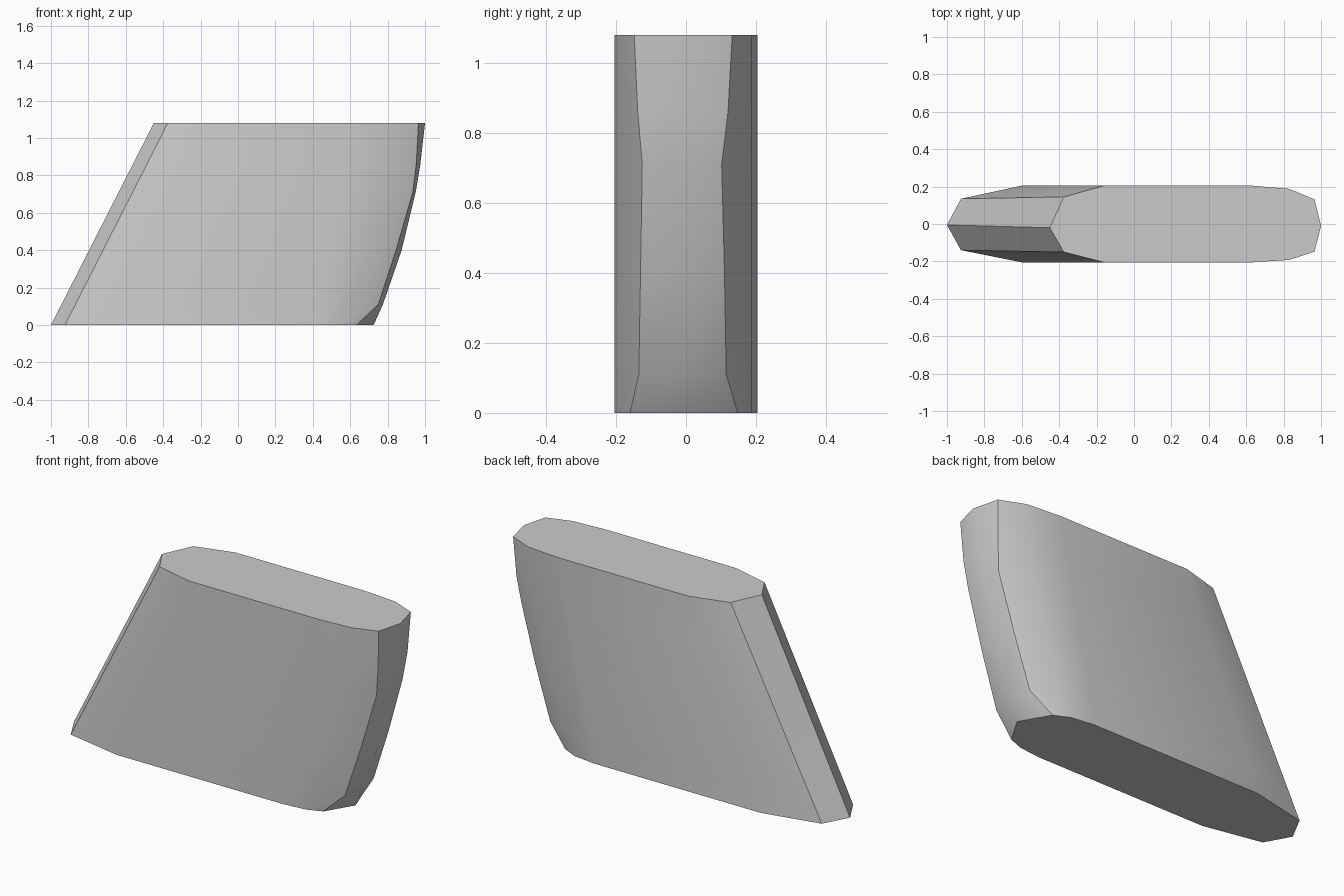
import bpy
import bmesh
import math

cube = bpy.data.objects.get("Cube")
if cube:
    bpy.data.objects.remove(cube, do_unlink=True)

# Plain grey material
grey = bpy.data.materials.new("plain_grey")
grey.use_nodes = True
colour = (0.6, 0.6, 0.6, 1)
grey.diffuse_color = colour
grey.node_tree.nodes["Principled BSDF"].inputs["Base Color"].default_value = colour

HEIGHT = 1.08
HALF = 0.205

# Curved end: z, tip x, corner x, back corner y, front corner y, cheek x, shoulder x
levels = [
    (0.00, 0.725, 0.635, 0.148, -0.160, 0.55, 0.42),
    (0.11, 0.775, 0.750, 0.115, -0.135, 0.61, 0.44),
    (0.40, 0.875, 0.845, 0.110, -0.130, 0.69, 0.50),
    (0.71, 0.950, 0.935, 0.102, -0.125, 0.77, 0.56),
    (0.86, 0.975, 0.953, 0.120, -0.138, 0.80, 0.59),
    (HEIGHT, 1.00, 0.965, 0.132, -0.148, 0.83, 0.63),
]


def section(z, tip, corner, back_y, front_y, cheek, shoulder):
    """Rounded slab outline, the straight end sliding along the slope."""
    t = z / HEIGHT
    left = -1 + 0.55 * t
    heel = left + 0.075
    flank = -0.60 + 0.44 * t
    outline = [
        (left, -0.005 - 0.015 * t), (heel, -0.14 - 0.01 * t), (flank, -HALF),
        (shoulder, -HALF), (cheek, -0.192), (corner, front_y),
        (tip, -0.01), (corner, back_y), (cheek, 0.188),
        (shoulder, HALF), (flank, HALF), (heel, 0.135 + 0.01 * t),
    ]
    return [(x, y, z) for x, y in outline]


# Slab lofted through the sections
bm = bmesh.new()
rings = [[bm.verts.new(p) for p in section(*level)] for level in levels]
for low, high in zip(rings, rings[1:]):
    for i in range(len(low)):
        j = (i + 1) % len(low)
        bm.faces.new((low[i], low[j], high[j], high[i]))
bm.faces.new(reversed(rings[0]))
bm.faces.new(rings[-1])
bmesh.ops.recalc_face_normals(bm, faces=bm.faces)

mesh = bpy.data.meshes.new("slanted_slab")
bm.to_mesh(mesh)
bm.free()
mesh.materials.append(grey)
slab = bpy.data.objects.new("slanted_slab", mesh)
bpy.context.collection.objects.link(slab)

# Smooth sides with crisp rims
bpy.ops.object.select_all(action="DESELECT")
slab.select_set(True)
bpy.context.view_layer.objects.active = slab
bpy.ops.object.shade_smooth_by_angle(angle=math.radians(40))
